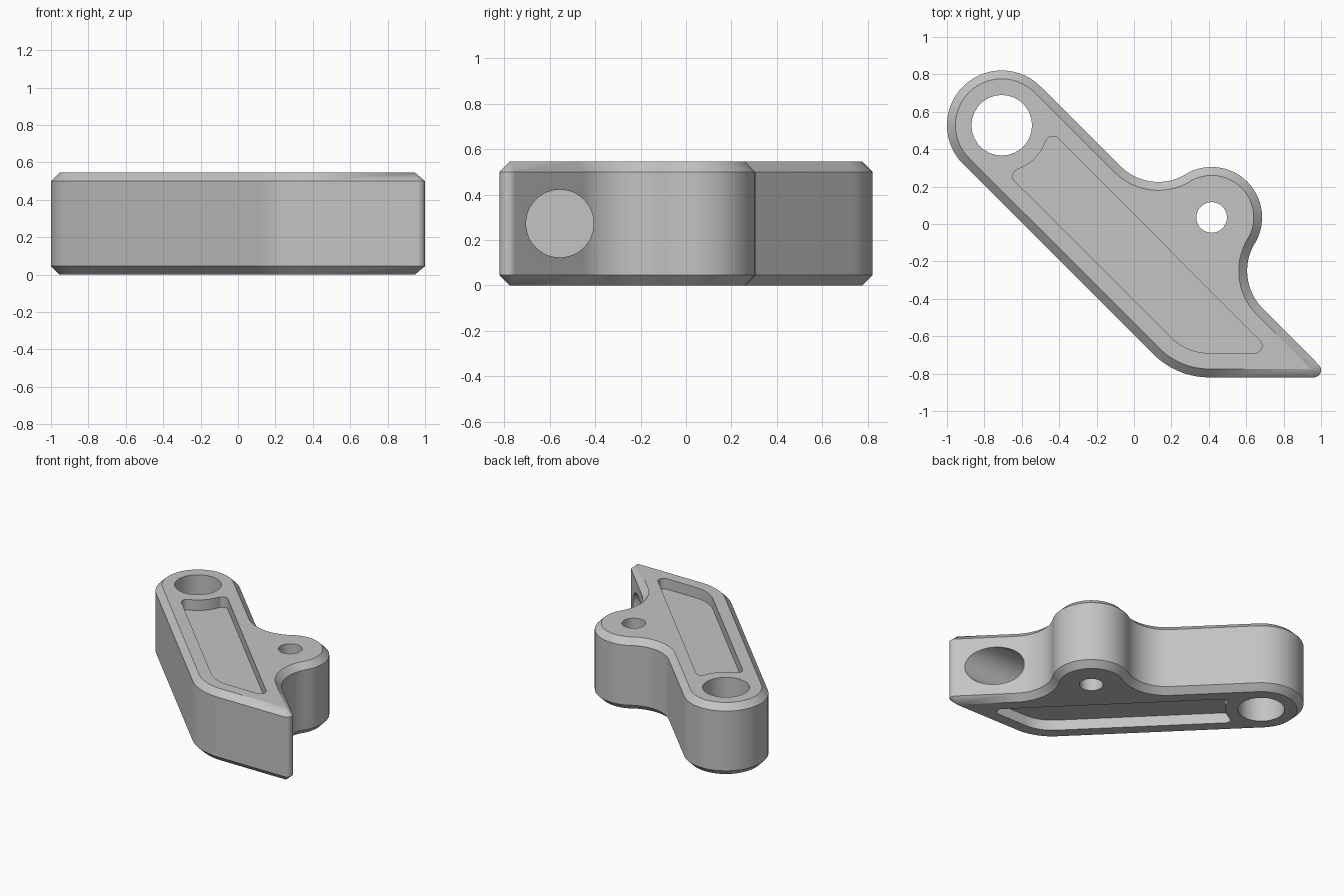
import bpy, bmesh
from math import sin, cos, radians, pi
from mathutils import Matrix

HEIGHT, CHAMFER, POCKET = 0.545, 0.045, 0.08
BIG, SMALL = (-0.707, 0.528), (0.415, 0.035)   # centres of the two bosses
BEND = (0.402, -0.4)                           # centre of the heel bend

cube = bpy.data.objects.get("Cube")
if cube:
    bpy.data.objects.remove(cube, do_unlink=True)


def outline(arcs, inset=0.0, steps=28):
    """Chain of arcs (centre, radius, start, end); falling angles are hollow."""
    points = []
    for (cx, cy), radius, start, end in arcs:
        r = radius - inset if end > start else radius + inset
        for i in range(steps + 1):
            a = radians(start + (end - start) * i / steps)
            k = r
            if r < 0:  # arc used up by the inset: a single sharp corner
                a = radians((start + end) / 2)
                k = r / cos(radians((end - start) / 2))
            points.append((cx + k * cos(a), cy + k * sin(a)))
    return points


def finish(name, bm):
    bmesh.ops.remove_doubles(bm, verts=bm.verts, dist=1e-5)
    bmesh.ops.recalc_face_normals(bm, faces=bm.faces)
    mesh = bpy.data.meshes.new(name)
    bm.to_mesh(mesh)
    bm.free()
    obj = bpy.data.objects.new(name, mesh)
    bpy.context.collection.objects.link(obj)
    return obj


def loft(name, arcs, levels):
    """Closed solid through the outline at each (inset, z) level."""
    bm = bmesh.new()
    rings = [[bm.verts.new((x, y, z)) for x, y in outline(arcs, inset)]
             for inset, z in levels]
    for low, high in zip(rings, rings[1:]):
        for i in range(len(low)):
            bm.faces.new((low[i - 1], low[i], high[i], high[i - 1]))
    bm.faces.new(rings[0][::-1])
    bm.faces.new(rings[-1])
    return finish(name, bm)


# Chamfered lever body
body_arcs = [
    (BIG, 0.293, 45, 225),
    (BEND, 0.42, 225, 270),
    ((0.961, -0.781), 0.039, -90, 45),
    ((0.89, -0.25), 0.285, 225, 149),
    (SMALL, 0.27, -31, 121),
    ((0.13, 0.51), 0.285, 301, 225),
]
body = loft("lever_body", body_arcs, [
    (CHAMFER, 0), (0, CHAMFER), (0, HEIGHT - CHAMFER), (CHAMFER, HEIGHT)])

# Pocket outline, shared by the top and bottom recesses
pocket_arcs = [
    ((-0.4345, 0.429), 0.04, 45, 160),
    (BIG, 0.25, -20, -70),
    ((-0.608, 0.2555), 0.04, 110, 225),
    (BEND, 0.29, 225, 270),
    ((0.644, -0.65), 0.04, -90, 45),
]
cutters = [
    loft("top_pocket", pocket_arcs, [(0, HEIGHT - POCKET), (0, 1)]),
    loft("bottom_pocket", pocket_arcs, [(0, -1), (0, POCKET)]),
    loft("pivot_hole", [(BIG, 0.162, 0, 360)], [(0, -1), (0, 1)]),
    loft("pin_hole", [(SMALL, 0.082, 0, 360)], [(0, -1), (0, 1)]),
]

# Blind round bore entering the slanted side
bm = bmesh.new()
bore_start, bore_end = 0.28, 1.3
bmesh.ops.create_cone(
    bm, cap_ends=True, segments=48, radius1=0.149, radius2=0.149,
    depth=bore_end - bore_start,
    matrix=Matrix.Translation(((bore_start + bore_end) / 2, -0.555, HEIGHT / 2))
    @ Matrix.Rotation(pi / 2, 4, "Y"))
cutters.append(finish("side_bore", bm))

# Cut all openings, then discard the cutters
bpy.ops.object.select_all(action="DESELECT")
bpy.context.view_layer.objects.active = body
body.select_set(True)
for cutter in cutters:
    cutter.hide_render = True
    mod = body.modifiers.new(cutter.name, "BOOLEAN")
    mod.operation, mod.solver, mod.object = "DIFFERENCE", "EXACT", cutter
    bpy.ops.object.modifier_apply(modifier=mod.name)
    bpy.data.objects.remove(cutter, do_unlink=True)

# Plain grey finish
grey = bpy.data.materials.new("plain_grey")
grey.use_nodes = True
colour = (0.55, 0.55, 0.55, 1)
grey.diffuse_color = colour
grey.node_tree.nodes["Principled BSDF"].inputs["Base Color"].default_value = colour
body.data.materials.clear()
body.data.materials.append(grey)
bpy.ops.object.shade_smooth_by_angle(angle=radians(30))
